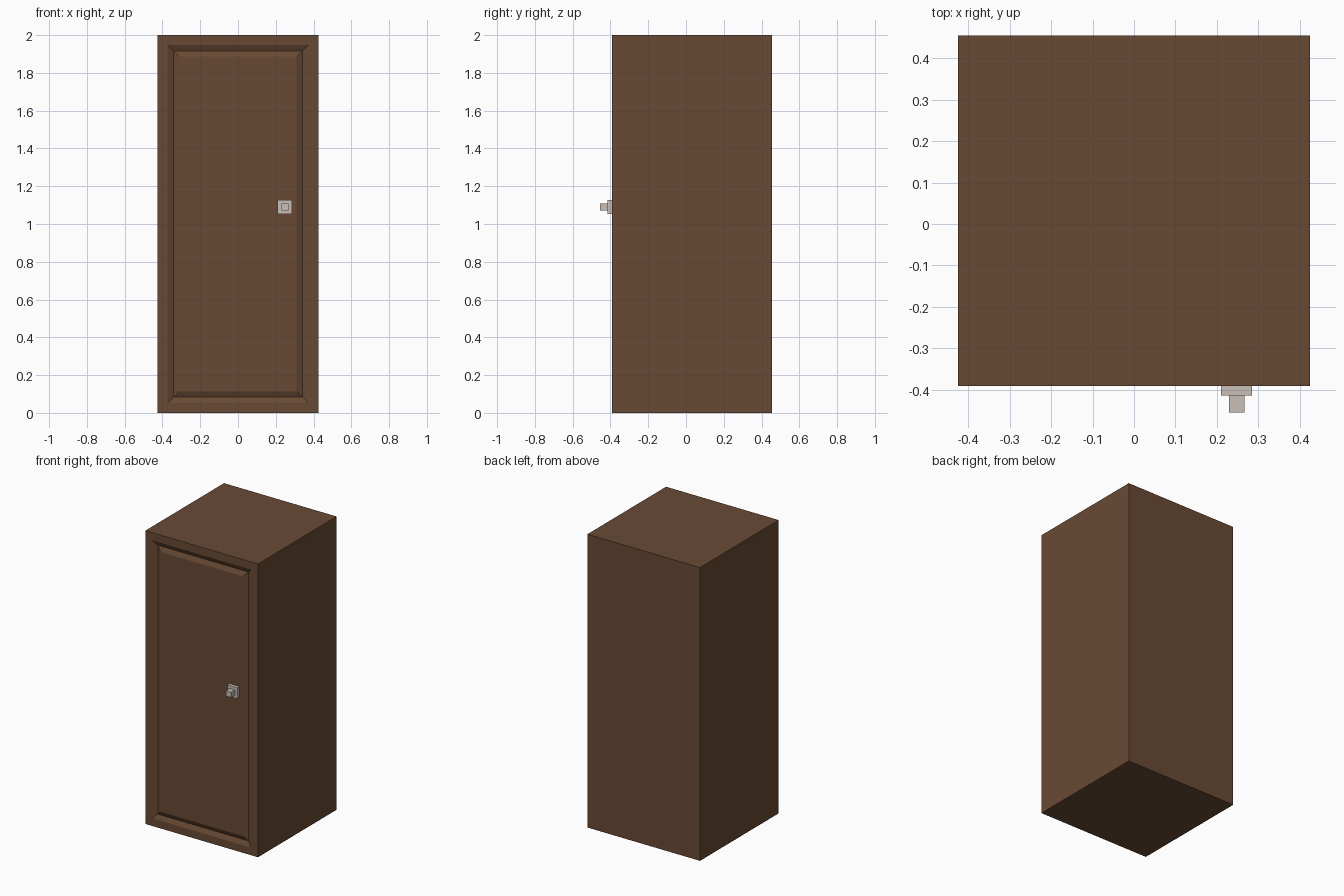
import bpy, bmesh
from mathutils import Vector

if "Cube" in bpy.data.objects:
    bpy.data.objects.remove(bpy.data.objects["Cube"])


def material(name, rgb):
    m = bpy.data.materials.new(name)
    m.diffuse_color = (*rgb, 1)
    m.use_nodes = True
    m.node_tree.nodes["Principled BSDF"].inputs["Base Color"].default_value = m.diffuse_color
    return m


wood = material("dark_wood", (0.140, 0.068, 0.034))
metal = material("pale_metal", (0.58, 0.52, 0.47))


def box(name, lo, hi, mat, steps=()):
    """Box from corner to corner; steps = (inset, y shift) pairs moulded into the front."""
    bm = bmesh.new()
    bmesh.ops.create_cube(bm, size=1)
    lo, hi = Vector(lo), Vector(hi)
    for v in bm.verts:
        v.co = (lo + hi) / 2 + v.co * (hi - lo)
    bm.normal_update()
    front = min(bm.faces, key=lambda f: f.normal.y)
    for inset, shift in steps:
        bmesh.ops.inset_region(bm, faces=[front], thickness=inset, use_even_offset=True)
        for v in front.verts:
            v.co.y += shift
        bm.normal_update()
    me = bpy.data.meshes.new(name)
    bm.to_mesh(me)
    bm.free()
    me.materials.append(mat)
    ob = bpy.data.objects.new(name, me)
    bpy.context.collection.objects.link(ob)
    return ob


# Cabinet body with a V-groove framing the door panel
box("cabinet_body", (-0.425, -0.392, 0), (0.425, 0.456, 2), wood,
    [(0.052, 0), (0.031, 0.016), (0.031, -0.016)])

# Square handle: backplate and knob
box("handle_plate", (0.21, -0.415, 1.052), (0.285, -0.385, 1.127), metal)
box("handle_knob", (0.229, -0.456, 1.071), (0.267, -0.41, 1.108), metal)
